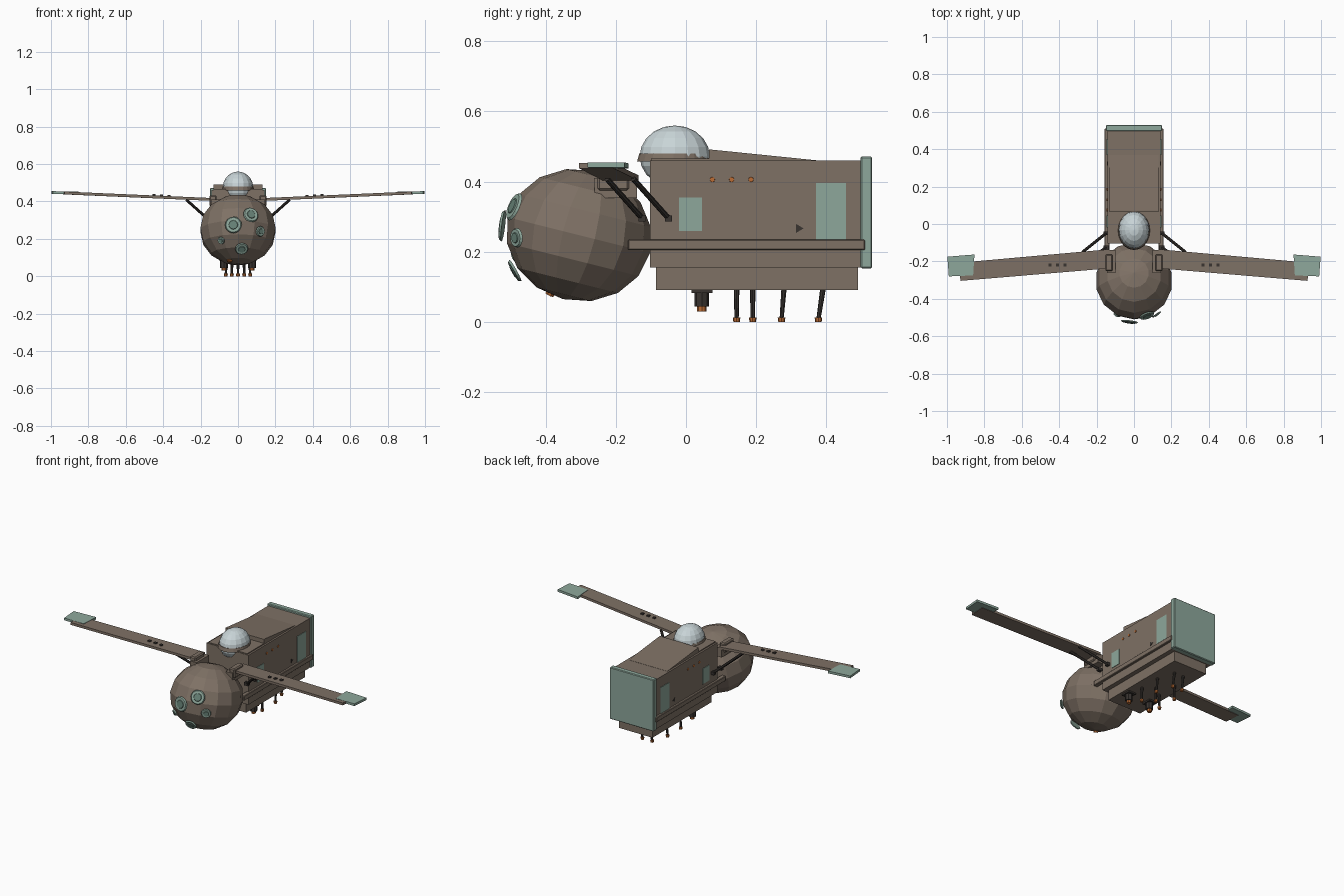
import bpy, bmesh, math
from mathutils import Vector

if "Cube" in bpy.data.objects:
    bpy.data.objects.remove(bpy.data.objects["Cube"])


def material(name, rgb):
    m = bpy.data.materials.new(name)
    m.diffuse_color = (*rgb, 1)
    m.use_nodes = True
    m.node_tree.nodes["Principled BSDF"].inputs["Base Color"].default_value = m.diffuse_color
    return m


BROWN = material("brown", (0.21, 0.165, 0.13))
DARK = material("dark", (0.04, 0.034, 0.03))
TEAL = material("teal", (0.27, 0.39, 0.33))
DEEP = material("deep_teal", (0.14, 0.23, 0.19))
ORANGE = material("orange", (0.5, 0.15, 0.035))
GLASS = material("glass", (0.58, 0.66, 0.68))


def mesh_obj(name, bm, mat):
    bmesh.ops.recalc_face_normals(bm, faces=bm.faces)
    me = bpy.data.meshes.new(name)
    bm.to_mesh(me)
    bm.free()
    me.materials.append(mat)
    ob = bpy.data.objects.new(name, me)
    bpy.context.collection.objects.link(ob)
    return ob


def box(name, x, y, z, mat, bevel=0):
    """Box from min/max ranges on each axis."""
    bm = bmesh.new()
    bmesh.ops.create_cube(bm, size=1)
    for v in bm.verts:
        for i, r in enumerate((x, y, z)):
            v.co[i] = (r[0] + r[1]) / 2 + v.co[i] * (r[1] - r[0])
    if bevel:
        bmesh.ops.bevel(bm, geom=bm.edges[:], offset=bevel, segments=1, affect='EDGES')
    return mesh_obj(name, bm, mat)


def prism(name, points, offset, mat):
    """Extrude a polygon of 3D points along an offset."""
    bm = bmesh.new()
    off = Vector(offset)
    a = [bm.verts.new(p) for p in points]
    b = [bm.verts.new(Vector(p) + off) for p in points]
    bm.faces.new(a)
    bm.faces.new(b)
    n = len(a)
    for i in range(n):
        bm.faces.new((a[i], a[(i + 1) % n], b[(i + 1) % n], b[i]))
    return mesh_obj(name, bm, mat)


def ball(name, loc, size, mat, seg, rings, tilt=0):
    bm = bmesh.new()
    bmesh.ops.create_uvsphere(bm, u_segments=seg, v_segments=rings, radius=1)
    ob = mesh_obj(name, bm, mat)
    ob.location, ob.scale, ob.rotation_euler = loc, size, (tilt, 0, 0)
    return ob


def rod(name, p, q, r1, r2, mat, sides=8):
    """Tapered cylinder between two points."""
    p, q = Vector(p), Vector(q)
    bm = bmesh.new()
    bmesh.ops.create_cone(bm, cap_ends=True, segments=sides, radius1=r1, radius2=r2, depth=(q - p).length)
    ob = mesh_obj(name, bm, mat)
    ob.location = (p + q) / 2
    ob.rotation_euler = (q - p).to_track_quat('Z', 'Y').to_euler()
    return ob


# nose sphere
C = Vector((0, -0.305, 0.248))
ball("nose_sphere", C, (0.206, 0.209, 0.188), BROWN, 14, 8, math.radians(-14))

# round ports floating just off the nose
for x, y, z, r in ((-0.025, -0.525, 0.275, 0.045), (0.07, -0.492, 0.33, 0.042), (0.122, -0.485, 0.24, 0.028),
                   (-0.092, -0.488, 0.19, 0.02), (0.02, -0.49, 0.145, 0.035)):
    p = Vector((x, y, z))
    n = (p - C).normalized()
    rod("port_ring", p - n * 0.005, p + n * 0.002, r, r * 0.88, TEAL, 16)
    rod("port_lens", p, p + n * 0.005, r * 0.58, r * 0.5, DEEP, 16)
p = Vector((-0.045, -0.385, 0.085))
n = (p - C).normalized()
rod("nose_lamp", p - n * 0.01, p + n * 0.008, 0.017, 0.013, ORANGE)

# main hull, keel and rear plate
box("hull", (-0.143, 0.143), (-0.103, 0.5), (0.155, 0.46), BROWN)
box("keel", (-0.115, 0.115), (-0.085, 0.49), (0.092, 0.16), BROWN)
box("rear_plate", (-0.15, 0.15), (0.497, 0.53), (0.153, 0.472), TEAL, 0.004)
prism("roof_wedge", [(-0.132, 0.065, 0.455), (-0.132, 0.065, 0.491), (-0.132, 0.075, 0.491),
                     (-0.132, 0.37, 0.461), (-0.132, 0.37, 0.455)], (0.264, 0, 0), BROWN)
box("front_deck", (-0.132, 0.132), (-0.1, 0.068), (0.455, 0.466), BROWN)

# canopy and collar
ball("canopy_dome", (0, -0.032, 0.472), (0.082, 0.1, 0.088), GLASS, 16, 10)
collar = rod("canopy_collar", (0, -0.035, 0.458), (0, -0.035, 0.48), 0.104, 0.098, BROWN, 20)
collar.scale = (0.84, 1, 1)

for s, side in ((1, "right"), (-1, "left")):
    def nm(t):
        return side + "_" + t

    def sx(a, b):
        return tuple(sorted((s * a, s * b)))

    # side rail, panels and markers
    box(nm("rail"), sx(0.13, 0.157), (-0.165, 0.51), (0.205, 0.235), BROWN, 0.003)
    box(nm("front_panel"), sx(0.135, 0.146), (-0.02, 0.045), (0.26, 0.355), TEAL)
    box(nm("rear_panel"), sx(0.135, 0.146), (0.37, 0.455), (0.235, 0.396), TEAL)
    for y in (0.075, 0.13, 0.185):
        rod(nm("marker_light"), (s * 0.14, y, 0.406), (s * 0.147, y, 0.406), 0.008, 0.007, ORANGE)
    prism(nm("arrow_mark"), [(s * 0.14, 0.313, 0.28), (s * 0.14, 0.335, 0.267), (s * 0.14, 0.313, 0.254)],
          (s * 0.005, 0, 0), DARK)

    # wing with hinge block and tip
    prism(nm("wing"), [(s * 0.13, -0.237, 0.403), (s * 0.13, -0.135, 0.403),
                       (s * 0.935, -0.207, 0.438), (s * 0.928, -0.304, 0.438)], (0, 0, 0.015), BROWN)
    prism(nm("wing_tip"), [(s * 0.86, -0.275, 0.438), (s * 0.853, -0.163, 0.438),
                           (s * 0.998, -0.175, 0.441), (s * 0.99, -0.28, 0.441)], (0, 0, 0.014), TEAL)
    box(nm("wing_hinge"), sx(0.115, 0.153), (-0.252, -0.162), (0.375, 0.433), BROWN, 0.006)
    prism(nm("hinge_bracket"), [(s * 0.1, -0.262, 0.41), (s * 0.1, -0.26, 0.368), (s * 0.1, -0.235, 0.354),
                                (s * 0.1, -0.14, 0.354), (s * 0.1, -0.14, 0.41)], (s * 0.045, 0, 0), BROWN)
    for x in (0.37, 0.41, 0.45):
        z = 0.418 + (x - 0.13) * 0.0435
        box(nm("wing_stud"), sx(x - 0.008, x + 0.008), (-0.227, -0.212), (z - 0.003, z + 0.007), DARK)

    # wing struts
    for y in (-0.225, -0.15):
        foot = (s * 0.15, y + 0.1, 0.296)
        rod(nm("strut"), foot, (s * 0.275, y, 0.408), 0.008, 0.008, DARK)
        box(nm("strut_foot"), sx(0.135, 0.162), (foot[1] - 0.01, foot[1] + 0.01), (0.286, 0.304), DARK)

    # belly emitters
    x = s * 0.075
    box(nm("emitter_mount"), sx(0.05, 0.1), (0.015, 0.075), (0.083, 0.094), DARK)
    rod(nm("emitter_body"), (x, 0.045, 0.045), (x, 0.045, 0.088), 0.021, 0.021, DARK)
    rod(nm("emitter_tip"), (x, 0.045, 0.03), (x, 0.045, 0.046), 0.013, 0.013, ORANGE)

# thin belly legs with orange feet
for x, y, dy in ((0.065, 0.144, 0), (-0.065, 0.144, 0), (0, 0.19, 0), (0.065, 0.272, 0.007),
                 (-0.065, 0.272, 0.007), (0.033, 0.377, 0.013), (-0.033, 0.377, 0.013)):
    rod("leg", (x, y, 0.008), (x * 0.95, y + dy, 0.095), 0.006, 0.008, DARK)
    rod("foot", (x, y, 0), (x, y, 0.014), 0.009, 0.011, ORANGE)
